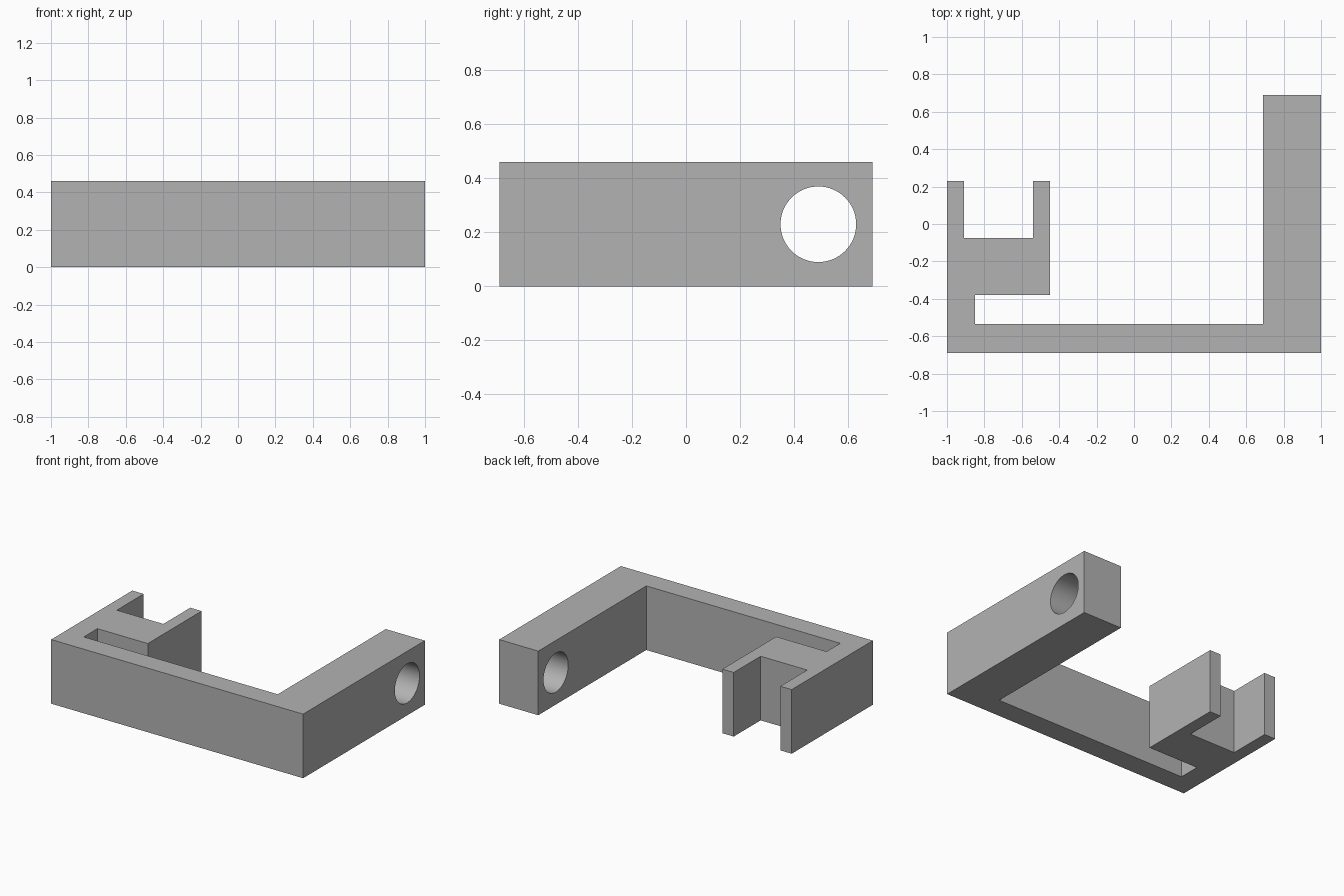
import bpy, bmesh, math

default = bpy.data.objects.get("Cube")
if default:
    bpy.data.objects.remove(default, do_unlink=True)

HEIGHT = 0.46

# Plain grey material
grey = bpy.data.materials.new("plain grey")
grey.use_nodes = True
colour = (0.45, 0.45, 0.45, 1)
grey.diffuse_color = colour
grey.node_tree.nodes["Principled BSDF"].inputs["Base Color"].default_value = colour

# Bracket outline: front bar, long left arm, short right arm with forked clip
outline = [
    (-1, -0.69), (1, -0.69), (1, 0.69), (0.69, 0.69),
    (0.69, -0.535), (-0.85, -0.535), (-0.85, -0.38), (-0.45, -0.38),
    (-0.45, 0.23), (-0.54, 0.23), (-0.54, -0.075), (-0.91, -0.075),
    (-0.91, 0.23), (-1, 0.23),
]
mesh = bpy.data.meshes.new("bracket")
bm = bmesh.new()
base = bm.faces.new([bm.verts.new((x, y, 0)) for x, y in outline])
top = bmesh.ops.extrude_face_region(bm, geom=[base])
bmesh.ops.translate(bm, vec=(0, 0, HEIGHT),
                    verts=[g for g in top["geom"] if isinstance(g, bmesh.types.BMVert)])
bmesh.ops.recalc_face_normals(bm, faces=bm.faces)
bm.to_mesh(mesh)
bm.free()
mesh.materials.append(grey)
bracket = bpy.data.objects.new("bracket", mesh)
bpy.context.collection.objects.link(bracket)

# Round hole through the long arm
bpy.ops.mesh.primitive_cylinder_add(vertices=64, radius=0.14, depth=0.6,
                                    location=(0.845, 0.49, HEIGHT / 2),
                                    rotation=(0, math.pi / 2, 0))
cutter = bpy.context.object
cutter.name = "hole_cutter"
cutter.data.materials.append(grey)

bpy.ops.object.select_all(action="DESELECT")
bracket.select_set(True)
bpy.context.view_layer.objects.active = bracket
hole = bracket.modifiers.new("hole", "BOOLEAN")
hole.operation = "DIFFERENCE"
hole.solver = "EXACT"
hole.object = cutter
bpy.ops.object.modifier_apply(modifier=hole.name)
bpy.data.objects.remove(cutter, do_unlink=True)

# Smooth hole wall, crisp edges elsewhere
bpy.ops.object.shade_smooth_by_angle(angle=math.radians(30))
